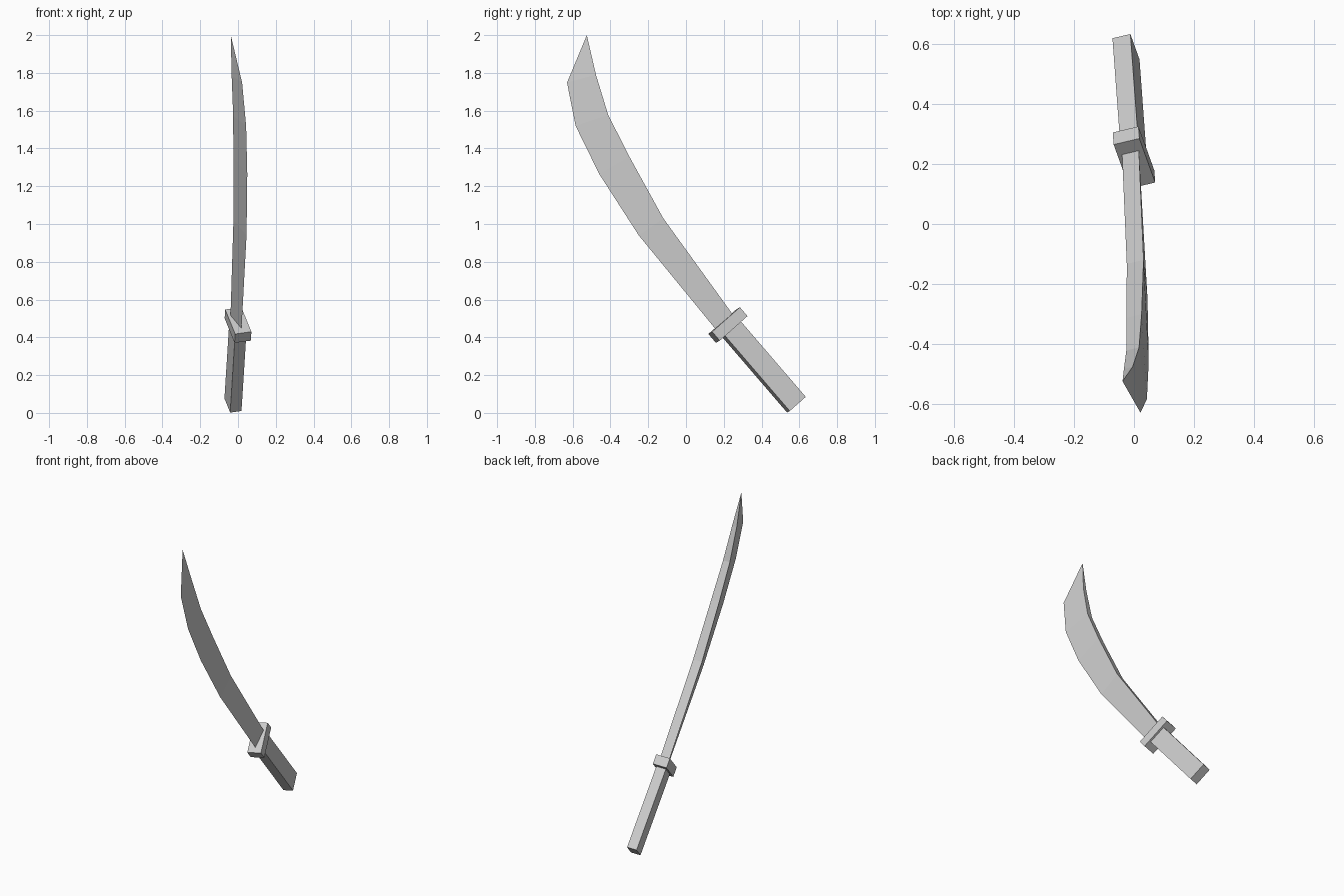
import bpy, bmesh
from mathutils import Matrix, Vector

cube = bpy.data.objects.get("Cube")
if cube:
    bpy.data.objects.remove(cube, do_unlink=True)

# Single plain grey for the whole sword
grey = bpy.data.materials.new("plain_grey")
grey.use_nodes = True
COLOUR = (0.6, 0.6, 0.6, 1.0)
grey.diffuse_color = COLOUR
grey.node_tree.nodes["Principled BSDF"].inputs["Base Color"].default_value = COLOUR

# Sword frame: x = thickness, y = towards the spine, z = along the grip to the blade
thick = Vector((0.964, 0.228, 0.135)).normalized()
along = Vector((0.048, -0.651, 0.757))
along = (along - thick * along.dot(thick)).normalized()
spineward = along.cross(thick)
POSE = Matrix((thick, spineward, along)).transposed().to_4x4()
POSE.translation = (0.0, 0.222, 0.465)


def finish(name, bm):
    bmesh.ops.recalc_face_normals(bm, faces=bm.faces)
    mesh = bpy.data.meshes.new(name)
    bm.to_mesh(mesh)
    bm.free()
    mesh.materials.append(grey)
    obj = bpy.data.objects.new(name, mesh)
    obj.matrix_world = POSE
    bpy.context.collection.objects.link(obj)
    return obj


def box(name, size, centre):
    bm = bmesh.new()
    bmesh.ops.create_cube(bm, size=1.0)
    bmesh.ops.scale(bm, vec=size, verts=bm.verts)
    bmesh.ops.translate(bm, vec=centre, verts=bm.verts)
    return finish(name, bm)


# Grip and rectangular guard
box("handle", (0.062, 0.117, 0.557), (0, 0, -0.2785))
box("guard", (0.089, 0.203, 0.062), (0, 0, 0))

# Blade: wedge sections as (spine y, spine z, edge y, edge z, half thickness)
SECTIONS = [
    (0.050, 0.025, -0.066, 0.020, 0.029),
    (0.105, 0.652, -0.050, 0.669, 0.029),
    (0.186, 1.019, 0.005, 1.052, 0.026),
    (0.248, 1.257, 0.079, 1.326, 0.022),
    (0.342, 1.458, 0.198, 1.528, 0.015),
]
TIP = (0, 0.450, 1.647)

bm = bmesh.new()
rings = []
for sy, sz, ey, ez, half in SECTIONS:
    rings.append([bm.verts.new(p) for p in ((-half, sy, sz), (half, sy, sz), (0, ey, ez))])
for low, high in zip(rings, rings[1:]):
    for i in range(3):
        j = (i + 1) % 3
        bm.faces.new((low[i], low[j], high[j], high[i]))
tip = bm.verts.new(TIP)
for i in range(3):
    bm.faces.new((rings[-1][i], rings[-1][(i + 1) % 3], tip))
bm.faces.new(rings[0])
finish("blade", bm)
